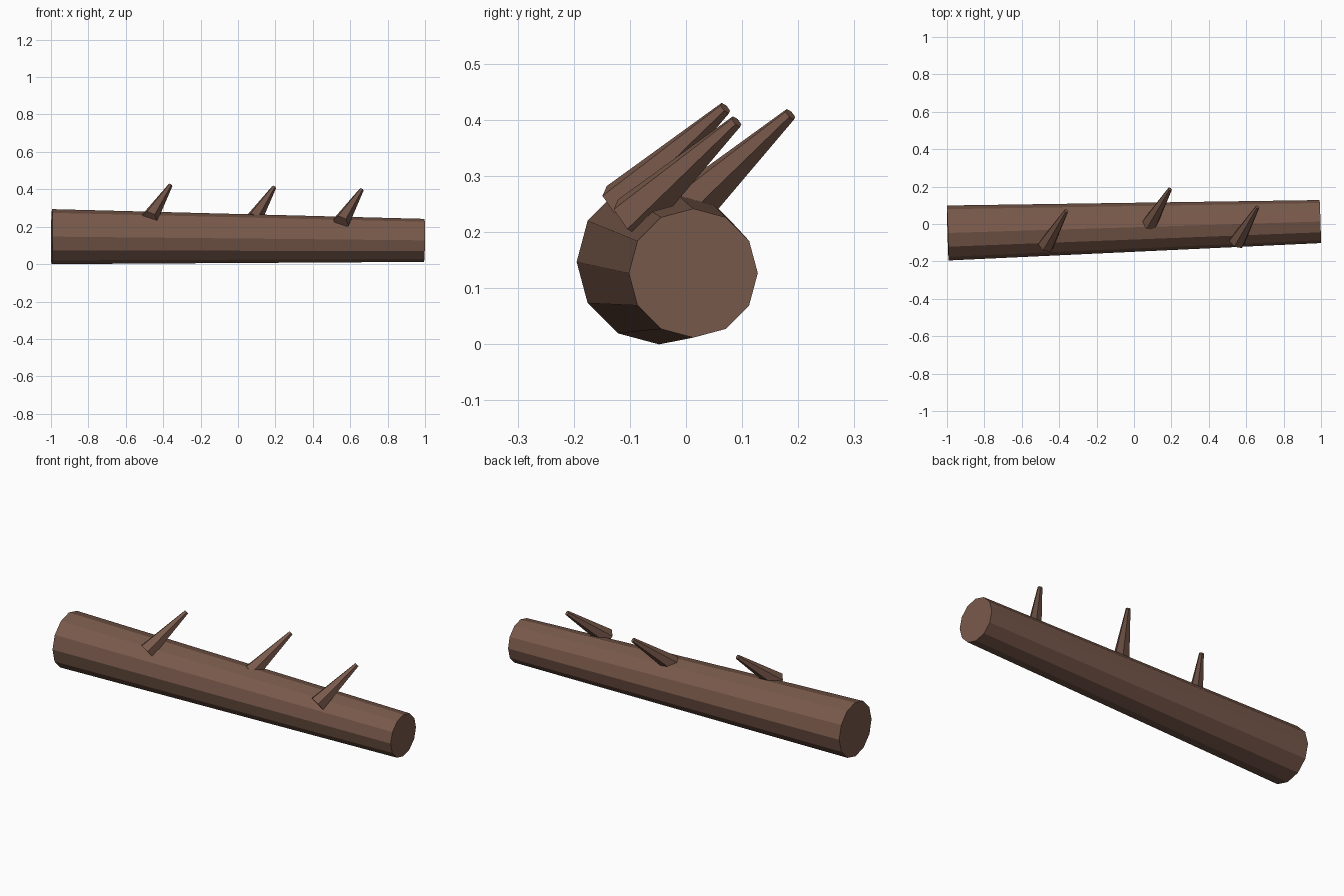
import bpy
from mathutils import Vector

cube = bpy.data.objects.get("Cube")
if cube:
    bpy.data.objects.remove(cube, do_unlink=True)

bark = bpy.data.materials.new("brown_bark")
bark.use_nodes = True
colour = (0.19, 0.1, 0.07, 1)
bark.diffuse_color = colour
bark.node_tree.nodes["Principled BSDF"].inputs["Base Color"].default_value = colour


def tapered_rod(name, start, end, r_start, r_end, sides):
    """Flat-shaded tapered cylinder between two points."""
    start, end = Vector(start), Vector(end)
    axis = end - start
    bpy.ops.mesh.primitive_cone_add(vertices=sides, radius1=r_start, radius2=r_end,
                                    depth=axis.length, location=(start + end) / 2)
    rod = bpy.context.object
    rod.name = name
    rod.rotation_euler = axis.to_track_quat('Z', 'Y').to_euler()
    rod.data.materials.append(bark)
    return rod


# Trunk, slightly skewed and narrowing to one end
tapered_rod("log", (-0.996, -0.048, 0.147), (0.996, 0.013, 0.127), 0.147, 0.115, 12)

# Three parallel branch stubs
stub = Vector((0.11, 0.187, 0.174))
tips = {"left_stub": (0.66, 0.09, 0.397),
        "middle_stub": (0.192, 0.186, 0.41),
        "right_stub": (-0.362, 0.07, 0.421)}
for name, tip in tips.items():
    tapered_rod(name, Vector(tip) - stub, tip, 0.045, 0.012, 6)
